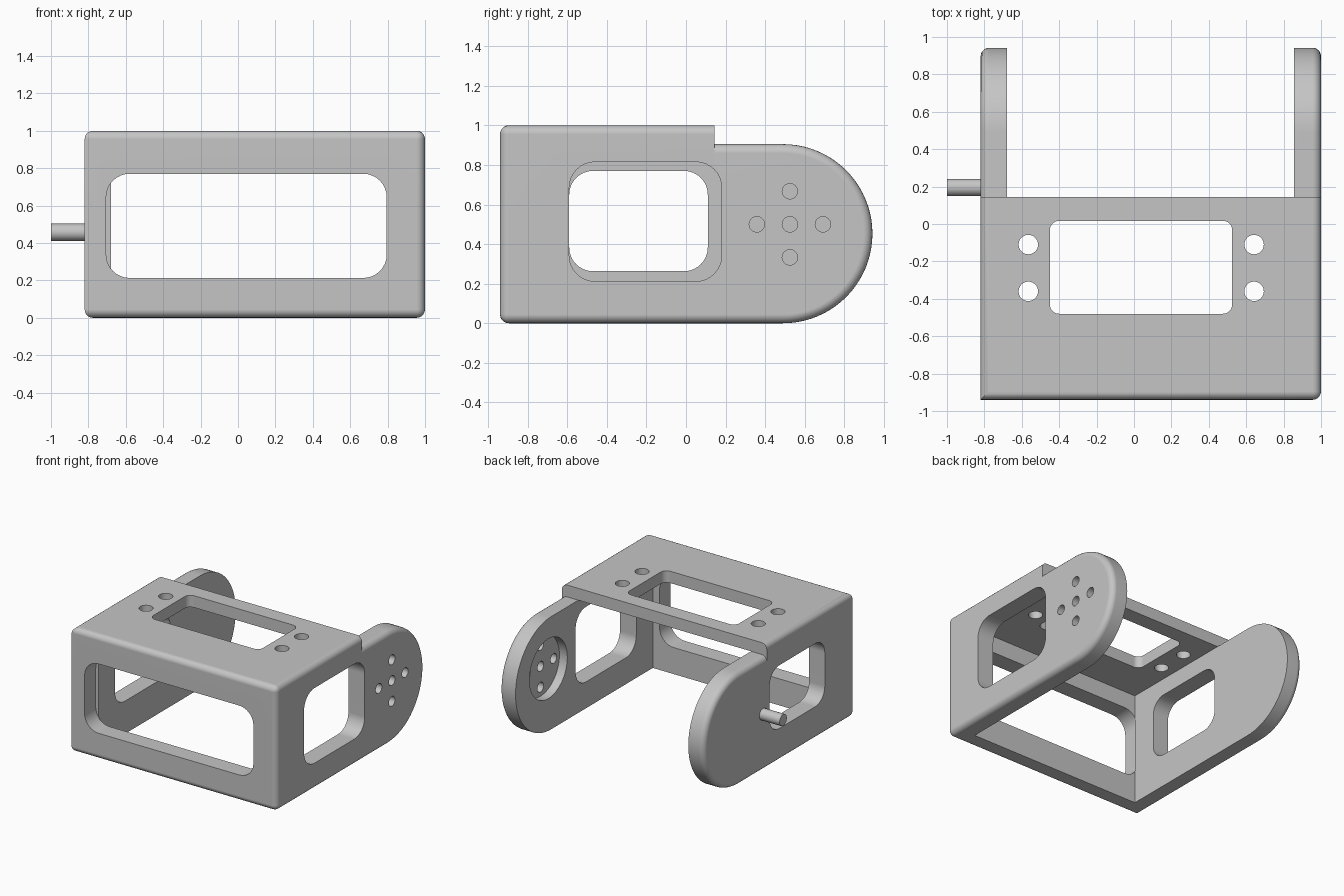
import bpy, bmesh, math

if "Cube" in bpy.data.objects:
    bpy.data.objects.remove(bpy.data.objects["Cube"])

R = 0.045                      # rounding of the outer edges
X0, X1 = -0.82, 1.0            # outer faces of the side plates
IN0, IN1 = -0.68, 0.855        # inner faces of the side plates
FRONT, JOINT = -0.94, 0.145    # front face and rear end of the housing
ARM_TOP = 0.905

grey = bpy.data.materials.new("light_grey")
grey.diffuse_color = (0.56, 0.56, 0.56, 1)
grey.use_nodes = True
grey.node_tree.nodes["Principled BSDF"].inputs["Base Color"].default_value = grey.diffuse_color


def arc(cu, cv, r, a0, a1, n):
    return [(cu + r * math.cos(math.radians(a0 + (a1 - a0) * i / n)),
             cv + r * math.sin(math.radians(a0 + (a1 - a0) * i / n))) for i in range(n + 1)]


def round_rect(u0, u1, v0, v1, r):
    return (arc(u1 - r, v1 - r, r, 0, 90, 8) + arc(u0 + r, v1 - r, r, 90, 180, 8)
            + arc(u0 + r, v0 + r, r, 180, 270, 8) + arc(u1 - r, v0 + r, r, 270, 360, 8))


def circle(u, v, r, n=32):
    return arc(u, v, r, 0, 360, n)[:-1]


def prism(name, pts, axis, a, b, bevel_rule=None):
    """Extrude a 2D outline along an axis, rounding the edges chosen by a rule."""
    place = {"X": lambda u, v, w: (w, u, v),
             "Y": lambda u, v, w: (u, w, v),
             "Z": lambda u, v, w: (u, v, w)}[axis]
    bm = bmesh.new()
    low = [bm.verts.new(place(u, v, a)) for u, v in pts]
    high = [bm.verts.new(place(u, v, b)) for u, v in pts]
    bm.faces.new(low)
    bm.faces.new(high)
    n = len(pts)
    for i in range(n):
        j = (i + 1) % n
        bm.faces.new((low[i], low[j], high[j], high[i]))
    bmesh.ops.recalc_face_normals(bm, faces=bm.faces)
    if bevel_rule:
        edges = [e for e in bm.edges if bevel_rule(e.verts[0].co, e.verts[1].co)]
        bmesh.ops.bevel(bm, geom=edges, offset=R, offset_type='OFFSET', segments=5,
                        profile=0.5, affect='EDGES', clamp_overlap=False)
        bmesh.ops.recalc_face_normals(bm, faces=bm.faces)
    mesh = bpy.data.meshes.new(name)
    bm.to_mesh(mesh)
    bm.free()
    mesh.materials.append(grey)
    obj = bpy.data.objects.new(name, mesh)
    bpy.context.collection.objects.link(obj)
    return obj


def activate(obj):
    bpy.ops.object.select_all(action='DESELECT')
    obj.select_set(True)
    bpy.context.view_layer.objects.active = obj


def cut(obj, pts, axis, a, b):
    cutter = prism("cutter", pts, axis, a, b)
    cutter.hide_render = True
    mod = obj.modifiers.new("cut", 'BOOLEAN')
    mod.operation, mod.solver, mod.object = 'DIFFERENCE', 'EXACT', cutter
    activate(obj)
    bpy.ops.object.modifier_apply(modifier=mod.name)
    bpy.data.objects.remove(cutter, do_unlink=True)


def near(a, b):
    return abs(a - b) < 1e-4


# Housing: block with rounded outer edges; rear loop and front left corner stay sharp
def housing_edges(p, q):
    rear = near(p.y, JOINT) and near(q.y, JOINT)
    left_corner = all(near(c.x, X0) and near(c.y, FRONT) for c in (p, q))
    return not (rear or left_corner)


housing = prism("housing", [(FRONT, 0), (JOINT, 0), (JOINT, 1), (FRONT, 1)],
                "X", X0, X1, housing_edges)

# Hollow interior, open at the bottom and the back
cut(housing, [(IN0, -0.8), (IN1, -0.8), (IN1, 0.5), (IN0, 0.5)], "Z", -0.5, ARM_TOP)

# Front window, top window and top screw holes
cut(housing, round_rect(-0.705, 0.795, 0.213, 0.77, 0.125), "Y", -1.2, -0.799)
cut(housing, round_rect(-0.45, 0.525, -0.48, 0.017, 0.05), "Z", 0.8, 1.2)
for x in (-0.565, 0.642):
    for y in (-0.11, -0.36):
        cut(housing, circle(x, y, 0.052), "Z", 0.8, 1.2)

# Side windows
right_window = round_rect(-0.59, 0.18, 0.212, 0.815, 0.13)
left_window = round_rect(-0.59, 0.11, 0.263, 0.77, 0.12)
cut(housing, right_window, "X", 0.6, 1.2)
cut(housing, left_window, "X", -1.2, -0.5)

# Rounded arms continuing the side plates
rad = ARM_TOP / 2
arm_outline = [(JOINT, 0)] + arc(0.942 - rad, rad, rad, -90, 90, 40) + [(JOINT, ARM_TOP)]


def arm(name, inner, outer):
    def rim(p, q):
        return (near(p.x, outer) and near(q.x, outer)
                and not (near(p.y, JOINT) and near(q.y, JOINT)))
    return prism(name, arm_outline, "X", inner, outer, rim)


left_arm = arm("left_arm", IN0, X0)
right_arm = arm("right_arm", IN1, X1)
cut(right_arm, right_window, "X", 0.6, 1.2)

# Round recess inside the right arm, with five screw holes
HY, HZ, STEP = 0.525, 0.5, 0.167
cut(right_arm, circle(HY, HZ, 0.24, 48), "X", 0.7, 0.925)
for dy, dz in ((0, 0), (1, 0), (-1, 0), (0, 1), (0, -1)):
    cut(right_arm, circle(HY + dy * STEP, HZ + dz * STEP, 0.039, 24), "X", 0.7, 1.2)

# Pivot pin on the left side
pin = prism("pivot_pin", circle(0.195, 0.457, 0.046), "X", -1.0, X0)

# Drop the hidden joint faces of the arms
for obj in (left_arm, right_arm):
    bm = bmesh.new()
    bm.from_mesh(obj.data)
    hidden = [f for f in bm.faces if all(near(v.co.y, JOINT) for v in f.verts)]
    bmesh.ops.delete(bm, geom=hidden, context='FACES')
    bm.to_mesh(obj.data)
    bm.free()

# Smooth shading with sharp edges kept
for obj in (housing, left_arm, right_arm, pin):
    activate(obj)
    bpy.ops.object.shade_smooth_by_angle(angle=math.radians(30))
    wn = obj.modifiers.new("weighted_normals", 'WEIGHTED_NORMAL')
    wn.keep_sharp = True
